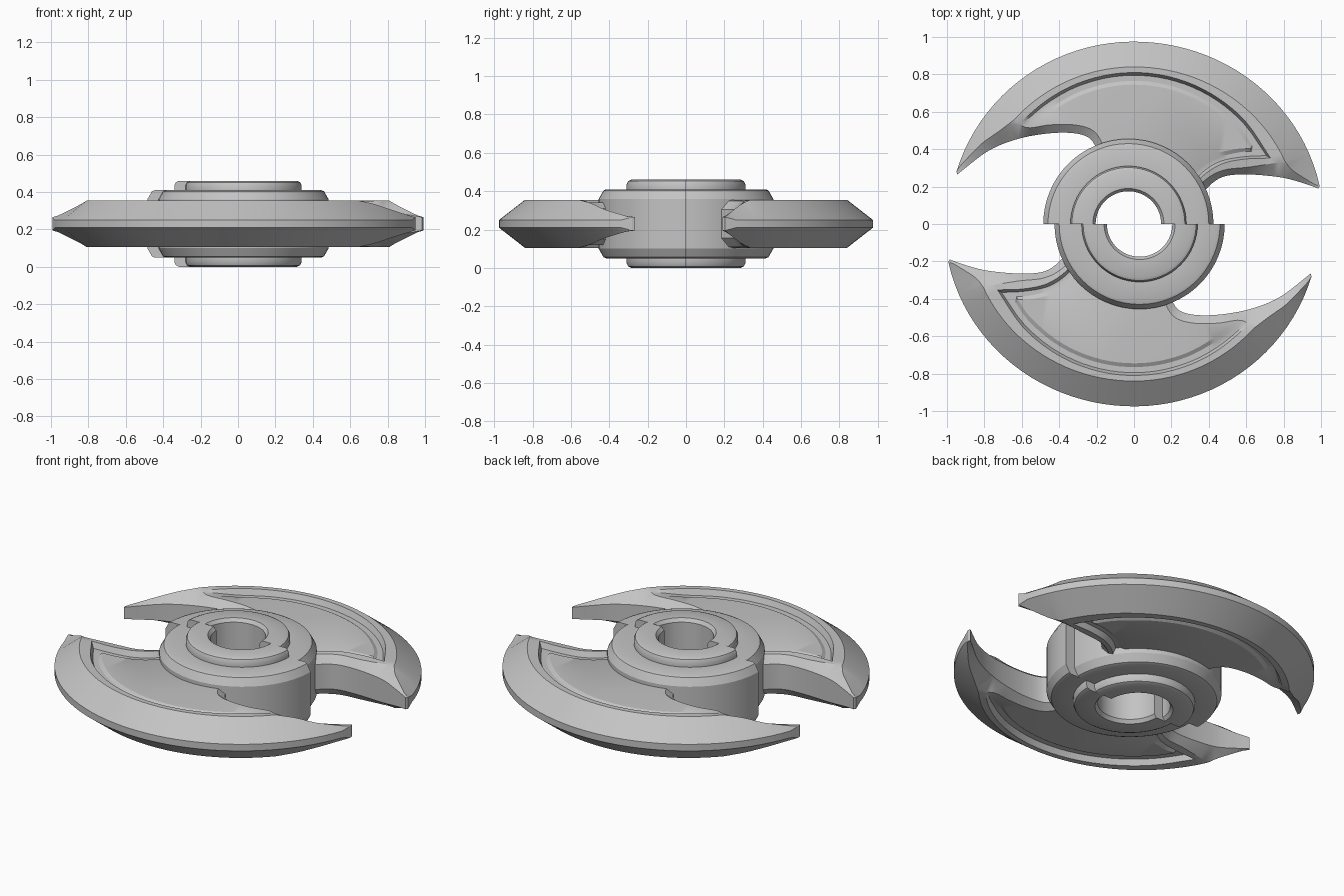
import bpy, bmesh, math
from mathutils import Vector
from mathutils.geometry import delaunay_2d_cdt

if "Cube" in bpy.data.objects:
    bpy.data.objects.remove(bpy.data.objects["Cube"])

MID = 0.23                      # height of the symmetry plane
metal = bpy.data.materials.new("grey metal")
metal.diffuse_color = (0.55, 0.55, 0.55, 1)
metal.use_nodes = True
metal.node_tree.nodes["Principled BSDF"].inputs["Base Color"].default_value = metal.diffuse_color


def make(name, bm):
    """Turn a bmesh into a pair of parts, one turned half round the axis."""
    bmesh.ops.recalc_face_normals(bm, faces=bm.faces)
    mesh = bpy.data.meshes.new(name)
    bm.to_mesh(mesh)
    bm.free()
    mesh.materials.append(metal)
    for side, turn in (("back", 0), ("front", math.pi)):
        ob = bpy.data.objects.new(side + "_" + name, mesh)
        bpy.context.collection.objects.link(ob)
        ob.rotation_euler.z = turn
    bpy.ops.object.select_all(action='DESELECT')
    ob.select_set(True)
    bpy.context.view_layer.objects.active = ob
    bpy.ops.object.shade_smooth_by_angle(angle=math.radians(28))


def smooth(pts, n=6):
    """Catmull-Rom curve through (x, y, half thickness) points."""
    p = [Vector(q) for q in pts]
    p = [2 * p[0] - p[1]] + p + [2 * p[-1] - p[-2]]
    out = []
    for a, b, c, d in zip(p, p[1:], p[2:], p[3:]):
        for i in range(n):
            t = i / n
            out.append(0.5 * (2 * b + (c - a) * t + (2 * a - 5 * b + 4 * c - d) * t * t
                              + (3 * b - a - 3 * c + d) * t ** 3))
    return out + [p[-2]]


def arc(a0, a1, inset, h, n):
    """Outer sweep of the blade, moved inward by inset."""
    out = []
    for i in range(n + 1):
        a = math.radians(a0 + (a1 - a0) * i / n)
        c = math.cos(a)
        r = 0.975 + 0.028 * c * c + 0.012 * c * abs(c) - inset
        out.append(Vector((r * math.cos(a), r * math.sin(a), h)))
    return out


# Half hub: stepped ring profile swept through 180 degrees, off centre
upper = [(0.175, 0.21), (0.19, 0.23), (0.285, 0.23), (0.302, 0.222), (0.31, 0.205),
         (0.31, 0.18), (0.415, 0.18), (0.43, 0.174), (0.455, 0.13)]
profile = upper + [(r, -z) for r, z in reversed(upper)]
bm = bmesh.new()
STEPS = 32
rings = []
for i in range(STEPS + 1):
    a = math.pi * i / STEPS
    rings.append([bm.verts.new((r * math.cos(a) - 0.03, r * math.sin(a), MID + z))
                  for r, z in profile])
for p, q in zip(rings, rings[1:]):
    for j in range(len(profile)):
        k = (j + 1) % len(profile)
        bm.faces.new((p[j], p[k], q[k], q[j]))
bm.faces.new(rings[0])
bm.faces.new(rings[-1])
make("half_hub", bm)

# Blade outline: sharp outer sweep, two hooked inner edges, root inside the hub
outer = arc(163.5, 11.5, 0, 0.02, 44)
outer[0].z = outer[-1].z = 0.035
right_edge = smooth([(0.985, 0.19, 0.035), (0.9, 0.22, 0.05), (0.78, 0.25, 0.07),
                     (0.6, 0.265, 0.075), (0.47, 0.25, 0.075), (0.38, 0.18, 0.075),
                     (0.34, 0.10, 0.075)])
left_edge = smooth([(-0.17, 0.30, 0.08), (-0.20, 0.40, 0.08), (-0.24, 0.46, 0.08),
                    (-0.32, 0.485, 0.075), (-0.45, 0.485, 0.07), (-0.62, 0.455, 0.06),
                    (-0.78, 0.39, 0.05), (-0.945, 0.265, 0.035)])
outline = outer + right_edge + left_edge

# Crest of the bevel, running along the inner edges as a rounded lip
crest = arc(139, 22.5, 0.135, 0.125, 36)
left_crest = smooth([(-0.93, 0.31, 0.04), (-0.82, 0.425, 0.075), (-0.73, 0.49, 0.105),
                     tuple(crest[0])], 3)
right_crest = smooth([tuple(crest[-1]), (0.85, 0.285, 0.1), (0.96, 0.215, 0.045)], 3)
right_lip = smooth([tuple(crest[-1]), (0.62, 0.305, 0.12), (0.48, 0.288, 0.12),
                    (0.38, 0.235, 0.12), (0.31, 0.15, 0.12)])
left_lip = smooth([(-0.13, 0.30, 0.11), (-0.165, 0.42, 0.11), (-0.22, 0.5, 0.11),
                   (-0.32, 0.53, 0.11), (-0.45, 0.53, 0.11), (-0.57, 0.515, 0.115),
                   tuple(crest[0])])

# Recessed panel: wall top, groove floor and panel edge, each with a sharp corner


def panel_line(radius, h, start, corner, arm):
    sweep = [(radius * math.cos(math.radians(a)), radius * math.sin(math.radians(a)), h)
             for a in (125, 112, 98, 84, 70, 56, 42)]
    return (smooth([start] + sweep + [corner + (h,)], 4)[:-1]
            + smooth([corner + (h,)] + [q + (h,) for q in arm], 4))


wall_top = panel_line(0.81, 0.125, (-0.60, 0.55, 0.123), (0.73, 0.352),
                      [(0.6, 0.348), (0.48, 0.325), (0.39, 0.275), (0.31, 0.2)])
groove = panel_line(0.795, 0.092, (-0.585, 0.546, 0.115), (0.708, 0.366),
                    [(0.59, 0.36), (0.47, 0.338), (0.38, 0.288), (0.3, 0.21)])
groove_in = panel_line(0.765, 0.092, (-0.56, 0.542, 0.112), (0.65, 0.39),
                       [(0.56, 0.383), (0.44, 0.352), (0.36, 0.304), (0.28, 0.23)])
panel_edge = panel_line(0.745, 0.104, (-0.54, 0.538, 0.111), (0.62, 0.405),
                        [(0.54, 0.4), (0.42, 0.37), (0.34, 0.318), (0.26, 0.25)])

# Triangulate between the contours, then mirror to the underside
pts, edges = list(outline), []
for line in (crest, left_crest, right_crest, right_lip, left_lip,
             wall_top, groove, groove_in, panel_edge):
    base = len(pts)
    pts += line
    edges += [(base + i, base + i + 1) for i in range(len(line) - 1)]
co, _, tris, src, _, _ = delaunay_2d_cdt([p.to_2d() for p in pts], edges,
                                         [list(range(len(outline)))], 1, 1e-5)


def thickness(i):
    if src[i]:
        return pts[src[i][0]].z
    return min(pts, key=lambda p: (p.to_2d() - co[i]).length).z


bm = bmesh.new()
top = [bm.verts.new((c.x, c.y, MID + thickness(i))) for i, c in enumerate(co)]
low = [bm.verts.new((v.co.x, v.co.y, 2 * MID - v.co.z)) for v in top]
use = {}
for t in tris:
    bm.faces.new([top[i] for i in t])
    bm.faces.new([low[i] for i in reversed(t)])
    for a, b in zip(t, t[1:] + t[:1]):
        use.setdefault(frozenset((a, b)), []).append((a, b))
for e in use.values():
    if len(e) == 1:
        a, b = e[0]
        bm.faces.new((top[b], top[a], low[a], low[b]))
bmesh.ops.delete(bm, geom=[v for v in bm.verts if not v.link_faces], context='VERTS')
make("blade", bm)
